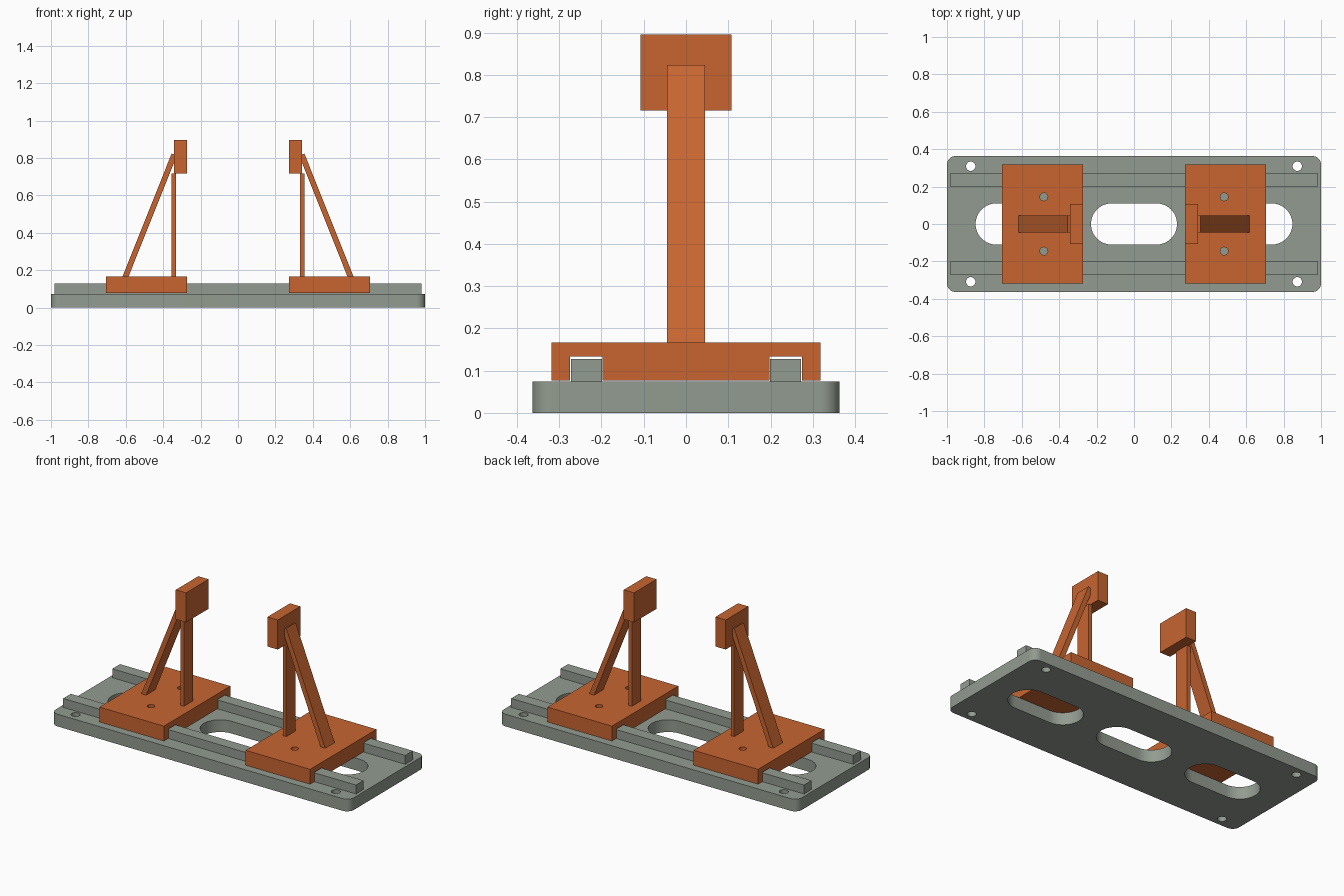
import bpy, bmesh
from math import pi, cos, sin, atan2, hypot, radians
from mathutils import Vector, Matrix

if "Cube" in bpy.data.objects:
    bpy.data.objects.remove(bpy.data.objects["Cube"])


def material(name, rgb):
    m = bpy.data.materials.new(name)
    m.diffuse_color = (*rgb, 1)
    m.use_nodes = True
    m.node_tree.nodes["Principled BSDF"].inputs["Base Color"].default_value = m.diffuse_color
    return m


GREY = material("grey_green", (0.29, 0.33, 0.28))
ORANGE = material("orange", (0.58, 0.13, 0.03))


def prism(name, pts, vec, mat=None):
    """Extrude a closed 3D outline along a vector."""
    bm = bmesh.new()
    face = bm.faces.new([bm.verts.new(p) for p in pts])
    ext = bmesh.ops.extrude_face_region(bm, geom=[face])
    bmesh.ops.translate(bm, vec=Vector(vec),
                        verts=[v for v in ext["geom"] if isinstance(v, bmesh.types.BMVert)])
    bmesh.ops.recalc_face_normals(bm, faces=bm.faces)
    me = bpy.data.meshes.new(name)
    bm.to_mesh(me)
    bm.free()
    ob = bpy.data.objects.new(name, me)
    bpy.context.collection.objects.link(ob)
    if mat:
        me.materials.append(mat)
    return ob


def box(name, x0, x1, y0, y1, z0, z1, mat):
    pts = [(x0, y0, z0), (x1, y0, z0), (x1, y1, z0), (x0, y1, z0)]
    return prism(name, pts, (0, 0, z1 - z0), mat)


def rounded(cx, cy, hx, hy, r, n=12):
    """Rounded rectangle; becomes a slot or a circle when r reaches the half sizes."""
    pts = []
    for k, (sx, sy) in enumerate([(1, 1), (-1, 1), (-1, -1), (1, -1)]):
        for i in range(n + 1):
            a = (k + i / n) * pi / 2
            p = Vector((cx + sx * (hx - r) + r * cos(a), cy + sy * (hy - r) + r * sin(a)))
            if not pts or (p - pts[-1]).length > 1e-5:
                pts.append(p)
    if (pts[0] - pts[-1]).length < 1e-5:
        pts.pop()
    return pts


def cut(ob, outlines):
    """Cut vertical through-holes and bake the result."""
    cutters = []
    for o in outlines:
        c = prism("cutter", [(p.x, p.y, -0.1) for p in o], (0, 0, 0.5))
        c.hide_render = True
        m = ob.modifiers.new("hole", "BOOLEAN")
        m.operation, m.solver, m.object = "DIFFERENCE", "EXACT", c
        cutters.append(c)
    bpy.context.view_layer.update()
    me = bpy.data.meshes.new_from_object(ob.evaluated_get(bpy.context.evaluated_depsgraph_get()))
    ob.modifiers.clear()
    ob.data = me
    for c in cutters:
        bpy.data.objects.remove(c)


def smooth(ob):
    bpy.ops.object.select_all(action="DESELECT")
    ob.select_set(True)
    bpy.context.view_layer.objects.active = ob
    bpy.ops.object.shade_smooth_by_angle(angle=radians(30))


# Base plate with three slots and four corner holes
base = prism("base_plate", [(p.x, p.y, 0) for p in rounded(0, 0, 1, 0.363, 0.045)],
             (0, 0, 0.074), GREY)
holes = [rounded(x, 0, 0.23, 0.11, 0.11) for x in (-0.617, 0, 0.617)]
holes += [rounded(x, y, 0.025, 0.025, 0.025, 8) for x in (-0.873, 0.873) for y in (-0.309, 0.309)]
cut(base, holes)
smooth(base)

# Two rails
for s, side in ((-1, "front"), (1, "back")):
    y0, y1 = sorted((s * 0.199, s * 0.272))
    box(side + "_rail", -0.982, 0.982, y0, y1, 0.074, 0.128, GREY)

# Grooved carriage profile (y, z), mirrored about y = 0
half = [(0.198, 0.077), (0.198, 0.133), (0.275, 0.133), (0.275, 0.077), (0.318, 0.077), (0.318, 0.167)]
profile = half + [(-y, z) for y, z in reversed(half)]

# Sloping brace profile (x, z): a thin bar leaning towards the pad
top, foot, t = Vector((0.341, 0.818)), Vector((0.613, 0.137)), 0.015
u = (top - foot).normalized()
n = Vector((u.y, -u.x)) * t
brace = [foot - n, foot + n, top + n, top - n]

for s, side in ((-1, "left"), (1, "right")):
    # Sliding carriage with two bolt holes
    car = prism(side + "_carriage", [(s * 0.274, y, z) for y, z in profile], (s * 0.432, 0, 0), ORANGE)
    cut(car, [rounded(s * 0.482, y, 0.021, 0.021, 0.021, 8) for y in (-0.145, 0.145)])
    smooth(car)
    # Upright post, brace and clamping pad
    xs = lambda a, b: sorted((s * a, s * b))
    box(side + "_post", *xs(0.332, 0.355), -0.045, 0.045, 0.167, 0.716, ORANGE)
    prism(side + "_brace", [(s * p.x, -0.045, p.y) for p in brace], (0, 0.09, 0), ORANGE)
    box(side + "_pad", *xs(0.273, 0.342), -0.108, 0.108, 0.716, 0.895, ORANGE)
